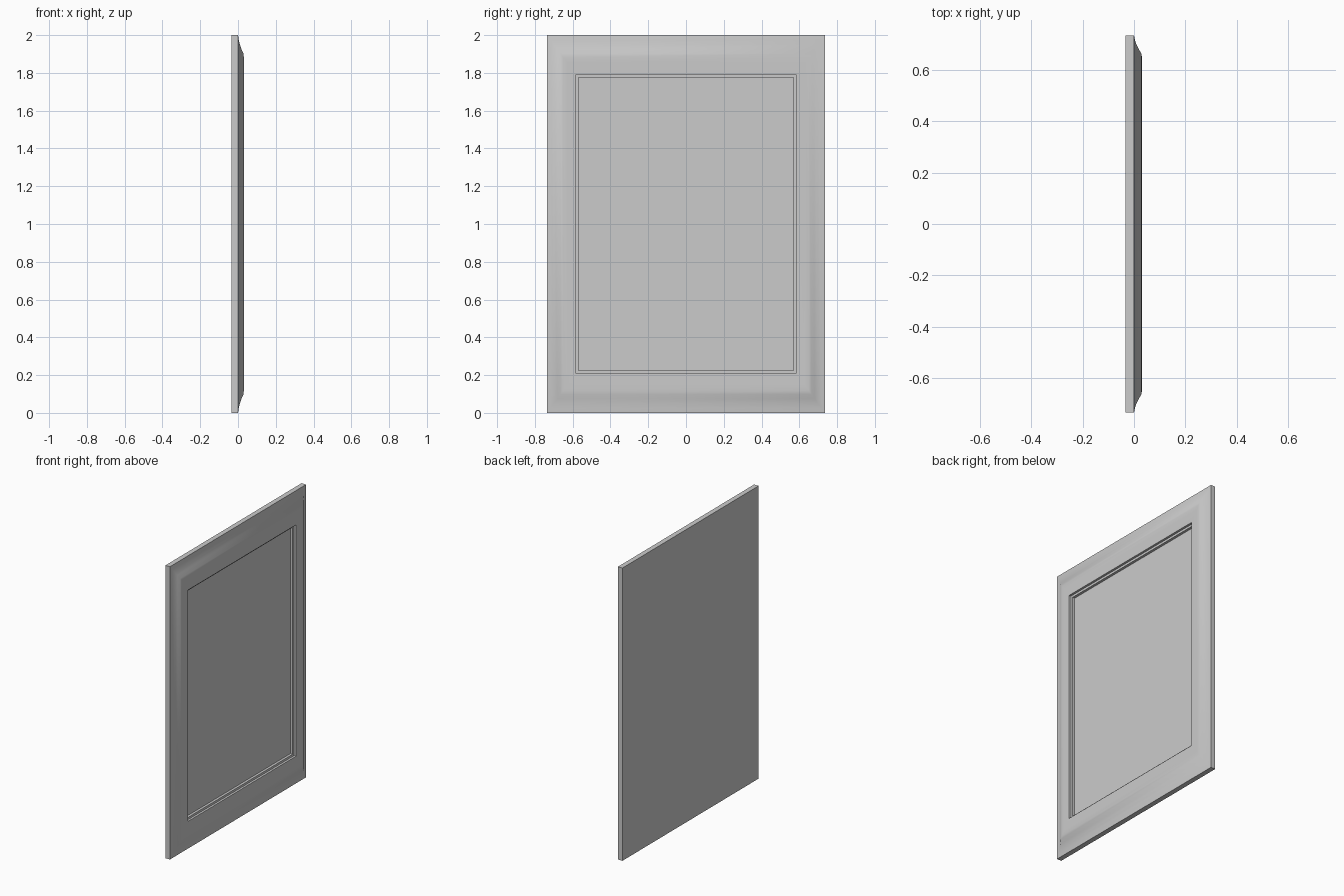
import bpy, bmesh, math

if "Cube" in bpy.data.objects:
    bpy.data.objects.remove(bpy.data.objects["Cube"])

W, H = 0.735, 1.0          # half width (y), half height (z)
FW, FH = 0.15, 0.21        # border width at the sides and at top/bottom
BACK, LIP, LEDGE, PANEL = -0.034, 0.03, 0.015, -0.002


def ring(bm, x, hy, hz):
    return [bm.verts.new((x, sy * hy, H + sz * hz))
            for sy, sz in ((-1, -1), (1, -1), (1, 1), (-1, 1))]


def lofted(name, sections, close_ends=False):
    """Join rectangular rings (x, half y, half z) into one mesh."""
    bm = bmesh.new()
    rings = [ring(bm, *s) for s in sections]
    pairs = list(zip(rings, rings[1:]))
    if close_ends:
        bm.faces.new(rings[0])
        bm.faces.new(rings[-1])
    else:
        pairs.append((rings[-1], rings[0]))
    for a, b in pairs:
        for i in range(4):
            j = (i + 1) % 4
            bm.faces.new((a[i], a[j], b[j], b[i]))
    bmesh.ops.recalc_face_normals(bm, faces=bm.faces)
    me = bpy.data.meshes.new(name)
    bm.to_mesh(me)
    bm.free()
    ob = bpy.data.objects.new(name, me)
    bpy.context.collection.objects.link(ob)
    bpy.ops.object.select_all(action='DESELECT')
    ob.select_set(True)
    bpy.context.view_layer.objects.active = ob
    bpy.ops.object.shade_smooth_by_angle(angle=math.radians(35))
    return ob


# Moulded border: (fraction of border width inward, x)
profile = [(0, BACK), (0, 0), (0.12, 0.004), (0.24, 0.010), (0.36, 0.019),
           (0.47, 0.029), (0.56, 0.031), (0.70, 0.031), (1, LIP)]
border = [(x, W - f * FW, H - f * FH) for f, x in profile]

# Stepped inner rebate, down to the back
oy, oz = W - FW, H - FH
iy, iz = oy - 0.016, oz - 0.015
border += [(LEDGE, oy, oz), (LEDGE, iy, iz), (BACK, iy, iz)]
lofted("frame_border", border)

# Flat panel filling the opening, flush with the back
lofted("inner_panel", [(BACK, iy, iz), (PANEL, iy, iz)], close_ends=True)
